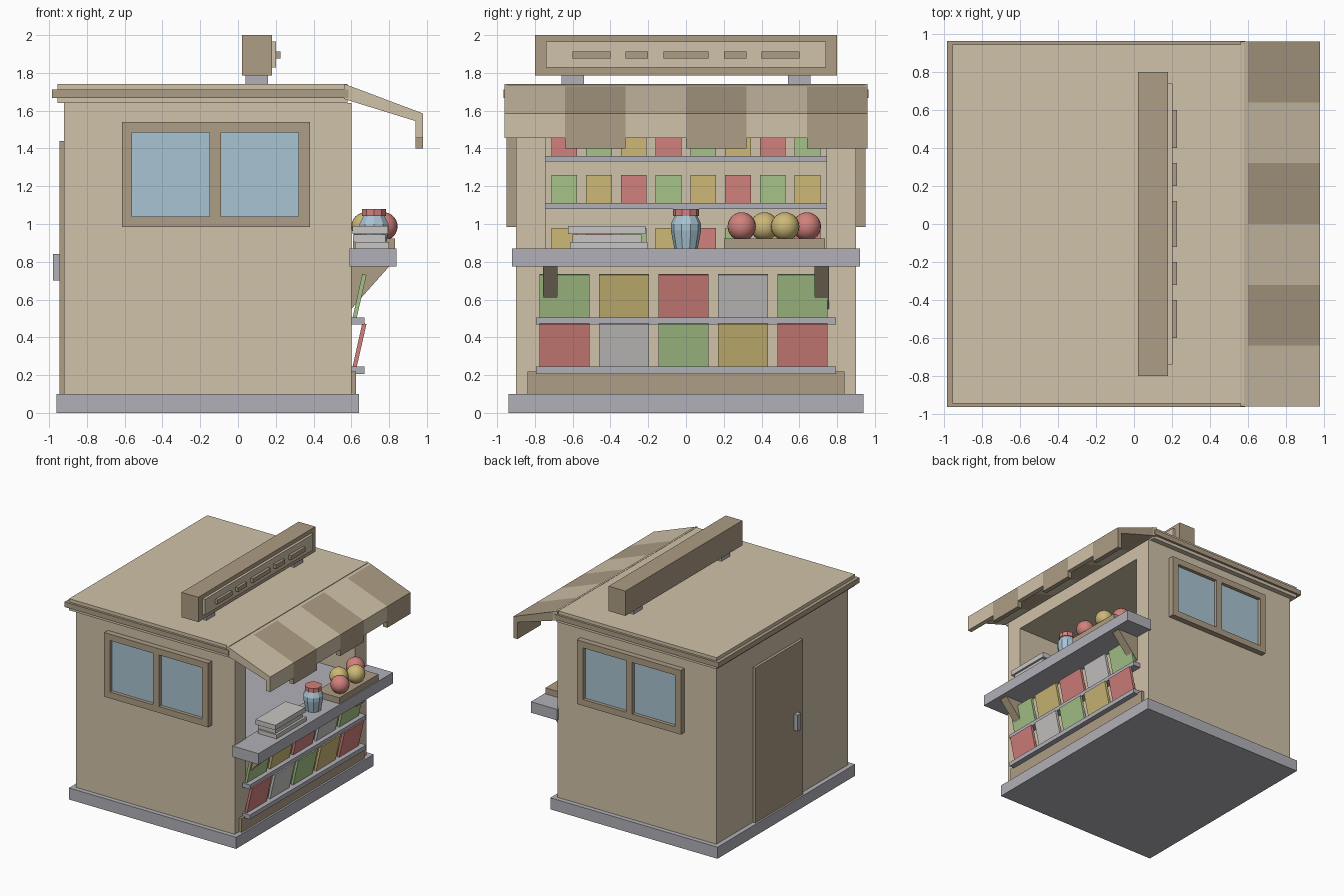
import bpy, bmesh, math
from mathutils import Vector

if "Cube" in bpy.data.objects:
    bpy.data.objects.remove(bpy.data.objects["Cube"], do_unlink=True)


def material(name, code):
    rgb = [int(code[i:i + 2], 16) / 255 for i in (0, 2, 4)]
    col = [c / 12.92 if c < 0.04045 else ((c + 0.055) / 1.055) ** 2.4 for c in rgb] + [1]
    m = bpy.data.materials.new(name)
    m.use_nodes = True
    m.diffuse_color = col
    m.node_tree.nodes["Principled BSDF"].inputs["Base Color"].default_value = col
    return m


TAN = material("tan_wall", "D0C2A9")
TRIM = material("brown_trim", "AD9D85")
GREY = material("lavender_grey", "B2B0B8")
GLASS = material("pale_blue_glass", "A9C4D2")
RED = material("soft_red", "D2817C")
GREEN = material("soft_green", "A6C488")
YELLOW = material("soft_yellow", "CDB876")
WHITE = material("paper_white", "C8C6C3")


def finish(name, bm, *mats):
    bmesh.ops.recalc_face_normals(bm, faces=bm.faces)
    me = bpy.data.meshes.new(name)
    bm.to_mesh(me)
    bm.free()
    for m in mats:
        me.materials.append(m)
    ob = bpy.data.objects.new(name, me)
    bpy.context.collection.objects.link(ob)
    return ob


def add_box(bm, x, y, z):
    """Add a box spanning the ranges x, y and z."""
    verts = bmesh.ops.create_cube(bm, size=1)["verts"]
    for v in verts:
        v.co = [r[0] if c < 0 else r[1] for r, c in zip((x, y, z), v.co)]


def box(name, mat, x, y, z):
    bm = bmesh.new()
    add_box(bm, x, y, z)
    return finish(name, bm, mat)


def prism(name, mat, profile, y0, y1):
    """Extrude an x-z profile along y."""
    bm = bmesh.new()
    face = bm.faces.new([bm.verts.new((x, y0, z)) for x, z in profile])
    ext = bmesh.ops.extrude_face_region(bm, geom=[face])["geom"]
    bmesh.ops.translate(bm, vec=(0, y1 - y0, 0),
                        verts=[g for g in ext if isinstance(g, bmesh.types.BMVert)])
    return finish(name, bm, mat)


def lathe(name, mat, profile, x, y, sides=10):
    """Revolve an r-z profile around a vertical axis at x, y."""
    bm = bmesh.new()
    rings = []
    for r, z in profile:
        angles = [math.tau * (i + 0.5) / sides for i in range(sides)]
        rings.append([bm.verts.new((x + r * math.cos(a), y + r * math.sin(a), z)) for a in angles])
    for lo, hi in zip(rings, rings[1:]):
        for i in range(sides):
            j = (i + 1) % sides
            bm.faces.new((lo[i], lo[j], hi[j], hi[i]))
    bm.faces.new(rings[0])
    bm.faces.new(rings[-1])
    return finish(name, bm, mat)


# Base and hollowed body with a serving opening
box("base_slab", GREY, (-0.96, 0.64), (-0.94, 0.94), (0, 0.1))
bm = bmesh.new()
add_box(bm, (-0.92, 0.6), (-0.9, 0.9), (0.1, 1.64))
bmesh.ops.recalc_face_normals(bm, faces=bm.faces)
front = next(f for f in bm.faces if f.normal.x > 0.9)
bmesh.ops.inset_individual(bm, faces=[front], thickness=0.1)
for v in front.verts:
    v.co.y = math.copysign(0.745, v.co.y)
    v.co.z = 0.865 if v.co.z < 0.8 else 1.52
ext = bmesh.ops.extrude_discrete_faces(bm, faces=[front])["faces"][0]
bmesh.ops.translate(bm, vec=(-1.1, 0, 0), verts=ext.verts)
bm.normal_update()
for f in bm.faces:
    if f.normal.z > 0.9 and f.calc_center_median().z < 1:
        f.material_index = 1
finish("kiosk_body", bm, TAN, GREY)

# Interior shelves and goods
stock = (RED, GREEN, YELLOW)
for row, (z, h) in enumerate(((1.36, 0.14), (1.11, 0.15), (0.865, 0.115))):
    if row < 2:
        box("inner_shelf", GREY, (-0.5, -0.3), (-0.744, 0.744), (z - 0.03, z))
    for i in range(8):
        y = -0.645 + i * 0.184
        box("shelf_packet", stock[(i + row) % 3], (-0.46, -0.34),
            (y - 0.068, y + 0.068), (z, z + h))

# Roof
box("roof_slab", TAN, (-0.955, 0.58), (-0.945, 0.945), (1.64, 1.74))
box("roof_trim", TRIM, (-0.985, 0.585), (-0.965, 0.965), (1.668, 1.712))

# Striped awning
prism("awning_rail", TAN, [(0.56, 1.742), (0.6, 1.728), (0.6, 1.65), (0.56, 1.662)], -0.96, 0.96)
for i in range(6):
    drop = 1.4 if i % 2 else 1.455
    y = -0.96 + i * 0.32
    prism("awning_stripe", TRIM if i % 2 else TAN,
          [(0.6, 1.728), (0.98, 1.585), (0.98, drop), (0.94, drop), (0.94, 1.545), (0.6, 1.65)],
          y, y + 0.32)

# Windows on both long sides
for s in (-1, 1):
    depth = sorted((s * 0.89, s * 0.95))
    bm = bmesh.new()
    for z in ((0.985, 1.04), (1.485, 1.54)):
        add_box(bm, (-0.615, 0.38), depth, z)
    for x in ((-0.615, -0.56), (-0.15, -0.09), (0.32, 0.38)):
        add_box(bm, x, depth, (1.04, 1.485))
    finish("window_frame", bm, TRIM)
    for x in ((-0.56, -0.15), (-0.09, 0.32)):
        box("window_pane", GLASS, x, sorted((s * 0.89, s * 0.92)), (1.04, 1.485))

# Door
box("door", TRIM, (-0.945, -0.91), (-0.25, 0.4), (0.1, 1.44))
box("door_handle", GREY, (-0.98, -0.94), (-0.175, -0.125), (0.7, 0.84))

# Roof sign
box("sign_box", TRIM, (0.02, 0.18), (-0.8, 0.8), (1.785, 2))
box("sign_panel", TAN, (0.17, 0.202), (-0.74, 0.74), (1.828, 1.965))
for y, w in ((-0.5, 0.1), (-0.26, 0.06), (0, 0.12), (0.26, 0.06), (0.5, 0.1)):
    box("sign_bar", TRIM, (0.2, 0.226), (y - w, y + w), (1.875, 1.912))
for s in (-1, 1):
    box("sign_foot", GREY, (0.04, 0.16), sorted((s * 0.54, s * 0.66)), (1.74, 1.785))

# Counter with brackets
box("counter", GREY, (0.59, 0.84), (-0.92, 0.92), (0.775, 0.87))
for s in (-1, 1):
    prism("counter_bracket", TRIM, [(0.6, 0.775), (0.8, 0.775), (0.6, 0.55)], s * 0.68, s * 0.757)

# Kick panel and magazine rack
box("kick_panel", TRIM, (0.59, 0.624), (-0.84, 0.84), (0.1, 0.22))
upper = (GREEN, YELLOW, RED, WHITE, GREEN)
lower = (RED, WHITE, GREEN, YELLOW, RED)
for z, mats in ((0.245, lower), (0.505, upper)):
    box("rack_shelf", GREY, (0.6, 0.67), (-0.795, 0.795), (z - 0.038, z))
    for i, m in enumerate(mats):
        y = -0.013 + (i - 2) * 0.315
        prism("magazine", m, [(0.607, z), (0.629, z), (0.68, z + 0.225), (0.658, z + 0.23)],
              y - 0.133, y + 0.133)

# Paper stack
box("paper_stack_low", WHITE, (0.62, 0.8), (-0.615, -0.205), (0.87, 0.905))
box("paper_stack_mid", WHITE, (0.61, 0.78), (-0.6, -0.235), (0.905, 0.945))
box("paper_stack_top", WHITE, (0.605, 0.795), (-0.625, -0.215), (0.947, 0.99))

# Jar
lathe("jar", GLASS, [(0.062, 0.87), (0.08, 0.965), (0.08, 1), (0.058, 1.045)], 0.72, 0)
lathe("jar_lid", RED, [(0.068, 1.043), (0.068, 1.08)], 0.72, 0)

# Fruit tray
box("fruit_tray", TRIM, (0.61, 0.83), (0.2, 0.735), (0.87, 0.922))
for m, x, y in ((RED, 0.77, 0.295), (YELLOW, 0.675, 0.415), (YELLOW, 0.76, 0.525), (RED, 0.675, 0.64)):
    bm = bmesh.new()
    bmesh.ops.create_uvsphere(bm, u_segments=20, v_segments=12, radius=0.075)
    bmesh.ops.translate(bm, vec=Vector((x, y, 0.987)), verts=bm.verts)
    for f in bm.faces:
        f.smooth = True
    finish("fruit", bm, m)
